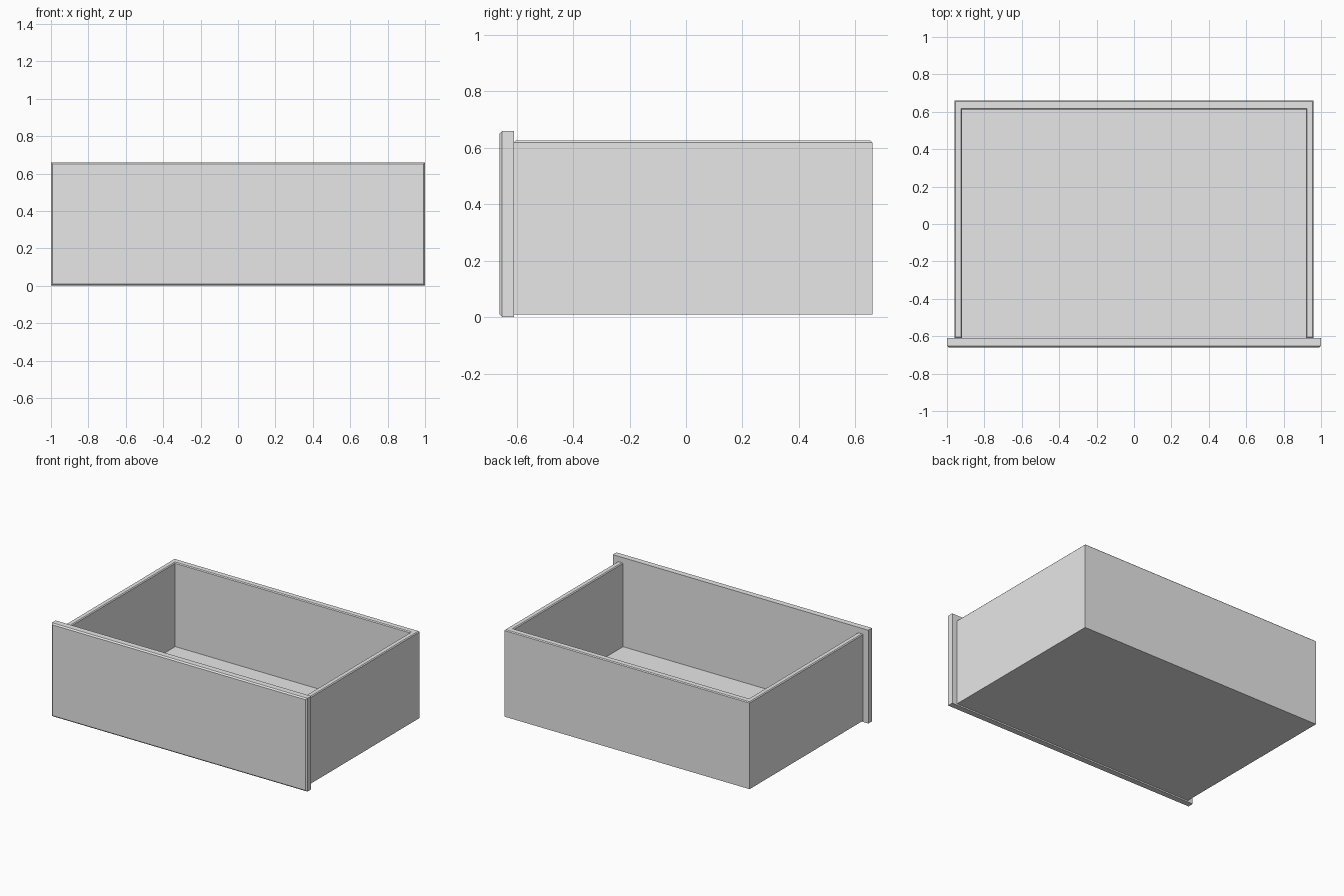
import bpy
import bmesh

cube = bpy.data.objects.get("Cube")
if cube:
    bpy.data.objects.remove(cube, do_unlink=True)

# Single flat grey for the whole drawer
grey = bpy.data.materials.new("light grey")
grey.use_nodes = True
grey.diffuse_color = (0.8, 0.8, 0.8, 1)
grey.node_tree.nodes["Principled BSDF"].inputs["Base Color"].default_value = (0.8, 0.8, 0.8, 1)


def prism(name, outline, z0, z1, bevel=0, pick=None):
    """Extrude a plan outline from z0 to z1 and chamfer the chosen edges."""
    bm = bmesh.new()
    face = bm.faces.new([bm.verts.new((x, y, z0)) for x, y in outline])
    top = bmesh.ops.extrude_face_region(bm, geom=[face])["geom"]
    for v in top:
        if isinstance(v, bmesh.types.BMVert):
            v.co.z = z1
    bmesh.ops.recalc_face_normals(bm, faces=bm.faces)
    if pick:
        edges = [e for e in bm.edges if all(pick(v.co) for v in e.verts)]
        bmesh.ops.bevel(bm, geom=edges, offset=bevel, segments=1, affect='EDGES')
    mesh = bpy.data.meshes.new(name)
    bm.to_mesh(mesh)
    bm.free()
    mesh.materials.append(grey)
    obj = bpy.data.objects.new(name, mesh)
    bpy.context.collection.objects.link(obj)
    return obj


def rectangle(x, y0, y1):
    return [(-x, y0), (x, y0), (x, y1), (-x, y1)]


FRONT, JOIN, BACK = -0.66, -0.61, 0.66
OUTER, INNER, INNER_BACK = 0.96, 0.92, 0.612

# Front panel with a chamfered face
prism("front_panel", rectangle(1.0, FRONT, JOIN), 0, 0.66,
      0.009, lambda co: co.y < FRONT + 0.001)

# Side and back walls as one U shape with a chamfered rim
u_shape = [(-OUTER, JOIN), (-OUTER, BACK), (OUTER, BACK), (OUTER, JOIN),
           (INNER, JOIN), (INNER, INNER_BACK), (-INNER, INNER_BACK), (-INNER, JOIN)]
prism("side_and_back_walls", u_shape, 0.01, 0.625,
      0.006, lambda co: co.z > 0.6 and co.y > JOIN - 0.1)

# Floor board
prism("floor", rectangle(INNER, JOIN, INNER_BACK), 0.01, 0.03)
